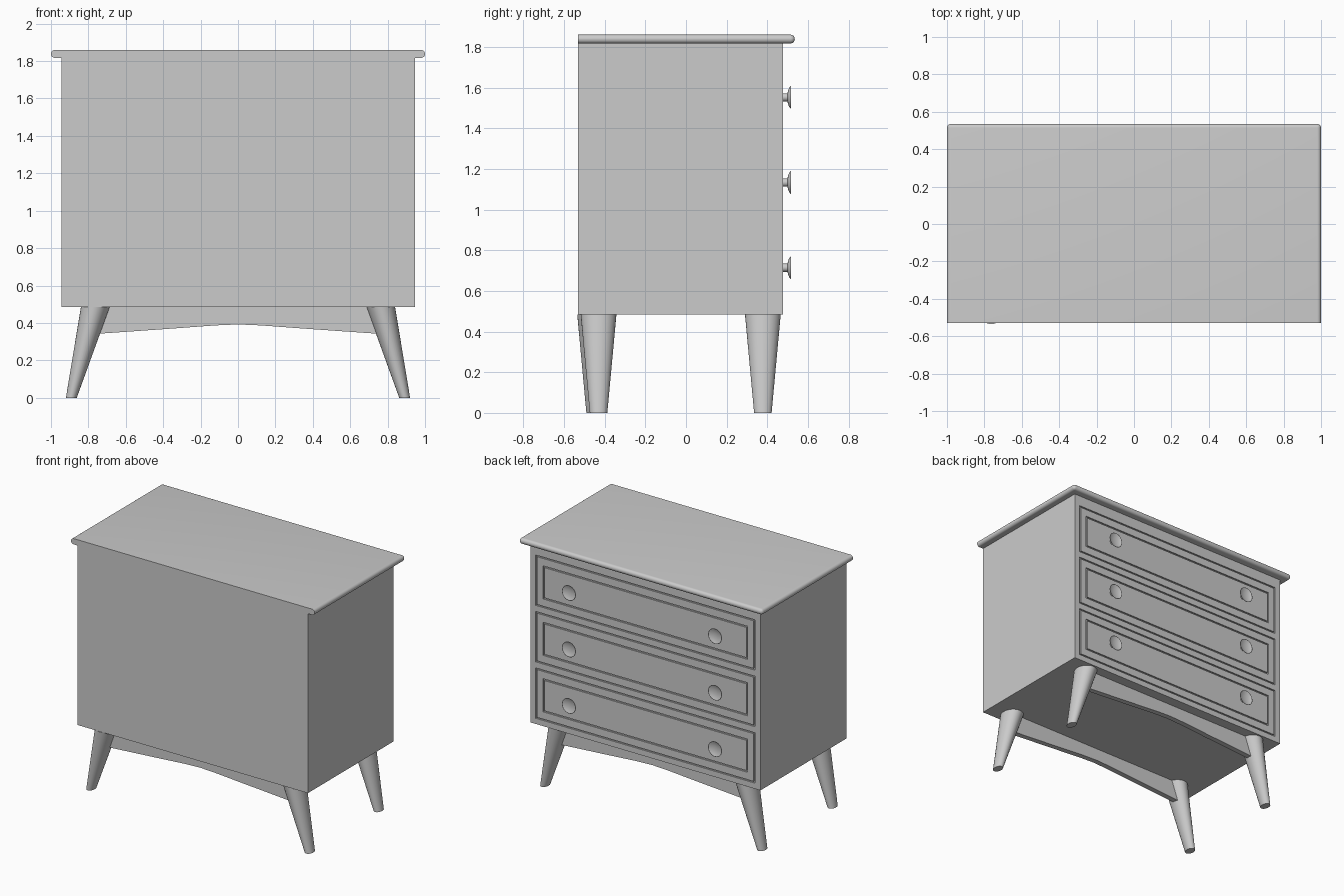
import bpy, bmesh, math
from mathutils import Matrix, Vector

old = bpy.data.objects.get("Cube")
if old:
    bpy.data.objects.remove(old, do_unlink=True)

GREY = (0.6, 0.6, 0.6, 1)
mat = bpy.data.materials.new("plain_grey")
mat.use_nodes = True
mat.diffuse_color = GREY
mat.node_tree.nodes["Principled BSDF"].inputs["Base Color"].default_value = GREY


def finish(bm, name, smooth=False):
    bmesh.ops.recalc_face_normals(bm, faces=bm.faces)
    mesh = bpy.data.meshes.new(name)
    bm.to_mesh(mesh)
    bm.free()
    mesh.materials.append(mat)
    ob = bpy.data.objects.new(name, mesh)
    bpy.context.collection.objects.link(ob)
    bpy.ops.object.select_all(action='DESELECT')
    ob.select_set(True)
    bpy.context.view_layer.objects.active = ob
    if smooth:
        bpy.ops.object.shade_smooth_by_angle(angle=math.radians(35))
    return ob


def box(lo, hi):
    bm = bmesh.new()
    bmesh.ops.create_cube(bm, size=1)
    lo, hi = Vector(lo), Vector(hi)
    for v in bm.verts:
        v.co = (lo + hi) / 2 + v.co * (hi - lo)
    return bm


BACK, FACE = -0.53, 0.477
BASE, DECK, TOP = 0.485, 1.817, 1.86
DRAWER_Z = [0.714, 1.133, 1.552]

# Slots around each drawer and its inner panel
bm = bmesh.new()


def slot(half_w, half_h, z, width, depth=0.01):
    corners = [(-1, -1), (1, -1), (1, 1), (-1, 1)]
    loops = [[bm.verts.new((sx * (half_w - d), FACE - depth, z + sz * (half_h - d)))
              for sx, sz in corners] for d in (0, width)]
    outer, inner = loops
    faces = [bm.faces.new((outer[i], outer[i - 1], inner[i - 1], inner[i])) for i in range(4)]
    ext = bmesh.ops.extrude_face_region(bm, geom=faces)
    moved = [g for g in ext["geom"] if isinstance(g, bmesh.types.BMVert)]
    bmesh.ops.translate(bm, verts=moved, vec=(0, depth * 2, 0))


for z in DRAWER_Z:
    slot(0.9, 0.187, z, 0.01)
    slot(0.84, 0.123, z, 0.011)
cutter = finish(bm, "slot_cutter")
cutter.hide_render = True

# Cabinet body with the slots cut in
body = finish(box((-0.945, BACK, BASE), (0.945, FACE, DECK)), "cabinet_body")
mod = body.modifiers.new("slots", 'BOOLEAN')
mod.operation = 'DIFFERENCE'
mod.solver = 'EXACT'
mod.object = cutter
bpy.ops.object.modifier_apply(modifier=mod.name)
bpy.data.objects.remove(cutter, do_unlink=True)

# Table top, rounded on the drawer side and both ends
bm = box((-1, BACK, DECK), (1, 0.535, TOP))
edges = [e for e in bm.edges if not all(v.co.y < 0 for v in e.verts)]
bmesh.ops.bevel(bm, geom=edges, offset=0.021, segments=6, profile=0.5,
                affect='EDGES', clamp_overlap=False)
finish(bm, "table_top", True)

# Splayed tapered legs, oval in section
for name, side, y in (("front_left_leg", 1, -0.43), ("front_right_leg", -1, -0.447),
                      ("back_left_leg", 1, 0.378), ("back_right_leg", -1, 0.378)):
    bm = bmesh.new()
    bmesh.ops.create_cone(bm, cap_ends=True, segments=32, radius1=1, radius2=1, depth=1)
    for v in bm.verts:
        up = v.co.z > 0
        cx, rx, ry = (0.763, 0.077, 0.088) if up else (0.891, 0.029, 0.043)
        v.co = (side * cx + v.co.x * rx, y + v.co.y * ry, BASE if up else 0)
    finish(bm, name, True)

# Arched aprons between the legs
half = [(0.78, 0.34), (0.35, 0.37), (0.12, 0.387)]
arch = half + [(0, 0.392)] + [(-x, z) for x, z in reversed(half)]
for name, y in (("front_apron", -0.45), ("back_apron", 0.36)):
    bm = bmesh.new()
    outline = [(0.78, BASE)] + arch + [(-0.78, BASE)]
    f = bm.faces.new([bm.verts.new((x, y, z)) for x, z in outline])
    ext = bmesh.ops.extrude_face_region(bm, geom=[f])
    moved = [g for g in ext["geom"] if isinstance(g, bmesh.types.BMVert)]
    bmesh.ops.translate(bm, verts=moved, vec=(0, 0.04, 0))
    finish(bm, name)

# Dished knobs, turned about the y axis
profile = [(0.02, -0.005), (0.02, 0.022), (0.034, 0.025), (0.048, 0.031), (0.057, 0.039),
           (0.055, 0.04), (0.04, 0.034), (0.02, 0.03), (0, 0.029)]
for row, z in enumerate(DRAWER_Z):
    for label, x in (("left", 0.6), ("right", -0.6)):
        bm = bmesh.new()
        verts = [bm.verts.new((r, d, 0)) for r, d in profile]
        line = [bm.edges.new(pair) for pair in zip(verts, verts[1:])]
        bmesh.ops.spin(bm, geom=verts + line, cent=(0, 0, 0), axis=(0, 1, 0),
                       angle=math.tau, steps=32, use_merge=True)
        bmesh.ops.remove_doubles(bm, verts=bm.verts, dist=0.0001)
        bmesh.ops.transform(bm, verts=bm.verts, matrix=Matrix.Translation((x, FACE, z)))
        finish(bm, f"{label}_knob_{row + 1}", True)
